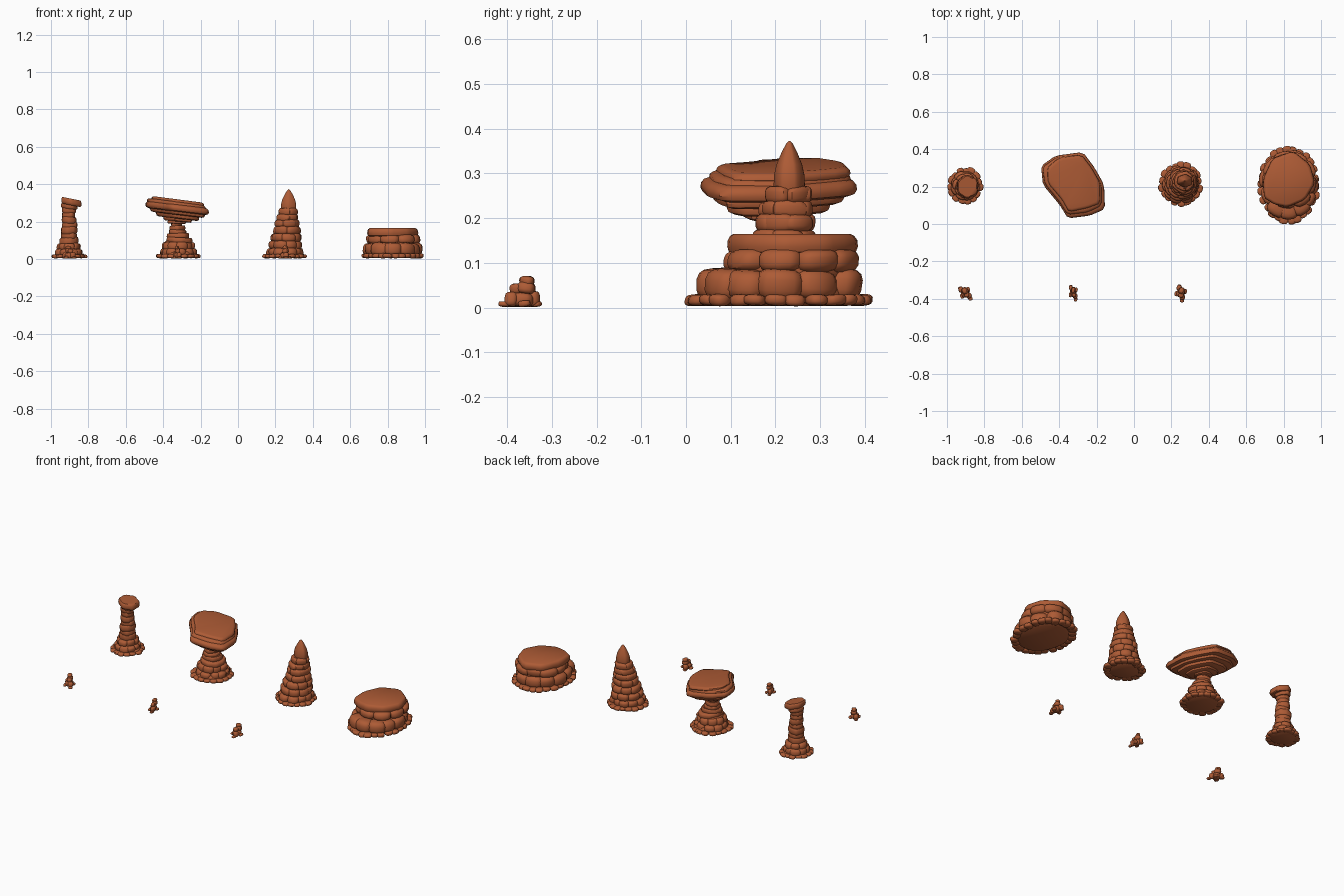
import bpy, bmesh, math, random
from mathutils import Vector, Matrix

if "Cube" in bpy.data.objects:
    bpy.data.objects.remove(bpy.data.objects["Cube"])

random.seed(7)
R = random.uniform
mat = bpy.data.materials.new("red sandstone")
mat.diffuse_color = (0.42, 0.105, 0.036, 1)
mat.use_nodes = True
mat.node_tree.nodes["Principled BSDF"].inputs["Base Color"].default_value = mat.diffuse_color


def loft(bm, rings):
    # skin closed rings of equal length and cap both ends
    vs = [[bm.verts.new(p) for p in r] for r in rings]
    n = len(vs[0])
    for a, b in zip(vs, vs[1:]):
        for i in range(n):
            j = (i + 1) % n
            bm.faces.new((a[i], a[j], b[j], b[i]))
    bm.faces.new(vs[0][::-1])
    bm.faces.new(vs[-1])


def spow(v, e):
    return math.copysign(abs(v) ** e, v)


def stone(bm, c, size, ang=0.0, tilt=0.06):
    # rounded boulder: squarish ellipsoid, size = half extents
    rot = Matrix.Rotation(ang, 3, 'Z') @ Matrix.Rotation(R(-tilt, tilt), 3, 'X') @ Matrix.Rotation(R(-tilt, tilt), 3, 'Y')
    rings, n = [], 12
    skew = R(-0.12, 0.12)
    for la in (-84, -62, -38, -13, 13, 38, 62, 84):
        a = math.radians(la)
        k, z = math.cos(a) ** 0.55, spow(math.sin(a), 0.75)
        ring = []
        for i in range(n):
            t = math.tau * i / n
            p = Vector((size[0] * k * spow(math.cos(t), 0.75) * (1 + skew * z),
                        size[1] * k * spow(math.sin(t), 0.75), size[2] * z))
            ring.append(rot @ p + Vector(c))
        rings.append(ring)
    loft(bm, rings)


def ring_of_stones(bm, c, rx, ry, z0, z1, n, depth, jit=0.06):
    # stones set side by side, outer faces on an ellipse
    ph = R(0, 6)
    for i in range(n):
        t = ph + math.tau * (i + R(-0.15, 0.15)) / n
        k = R(1 - jit, 1 + jit)
        x, y = (rx * k - depth / 2) * math.cos(t), (ry * k - depth / 2) * math.sin(t)
        w = math.pi * (rx + ry) / 2 / n * R(0.95, 1.2)
        h = (z1 - z0) / 2
        stone(bm, (c[0] + x, c[1] + y, (z0 + z1) / 2), (depth / 2 * R(0.9, 1.1), w, h * R(0.92, 1.05)), t)


def rough(cx, cy, rx, ry, n=9, j=0.1):
    # irregular outline
    ph = R(0, 6)
    return [(cx + rx * R(1 - j, 1 + j) * math.cos(ph + math.tau * i / n),
             cy + ry * R(1 - j, 1 + j) * math.sin(ph + math.tau * i / n)) for i in range(n)]


def slab(bm, pts, z0, z1, prof=((.88, 0), (.97, .14), (1, .4), (.99, .7), (.95, .9), (.89, 1)), tx=0.0, ty=0.0):
    # bevelled slab over an outline; tx and ty are slopes along x and y
    pts = [tuple(Vector(a).lerp(Vector(b), f)) for a, b in zip(pts, pts[1:] + pts[:1]) for f in (0.14, 0.5, 0.86)]
    cx = sum(p[0] for p in pts) / len(pts)
    cy = sum(p[1] for p in pts) / len(pts)
    loft(bm, [[(cx + (x - cx) * s, cy + (y - cy) * s, z0 + (z1 - z0) * h + tx * (x - cx) * s + ty * (y - cy) * s)
               for x, y in pts] for s, h in prof])


def scaled(pts, s, dx=0.0, dy=0.0):
    cx = sum(p[0] for p in pts) / len(pts)
    cy = sum(p[1] for p in pts) / len(pts)
    return [(cx + (x - cx) * s * R(.96, 1.04) + dx, cy + (y - cy) * s * R(.96, 1.04) + dy) for x, y in pts]


def finish(name, bm):
    bmesh.ops.recalc_face_normals(bm, faces=bm.faces)
    me = bpy.data.meshes.new(name)
    bm.to_mesh(me)
    bm.free()
    me.materials.append(mat)
    ob = bpy.data.objects.new(name, me)
    bpy.context.collection.objects.link(ob)
    bpy.ops.object.select_all(action='DESELECT')
    ob.select_set(True)
    bpy.context.view_layer.objects.active = ob
    bpy.ops.object.shade_smooth_by_angle(angle=math.radians(40))


# thin hoodoo: pebble skirt, column and tilted cap
bm = bmesh.new()
c = (-0.903, 0.205)
slab(bm, rough(*c, .08, .08), .004, .03)
ring_of_stones(bm, c, .095, .10, .004, .024, 15, .04)
ring_of_stones(bm, c, .075, .078, .012, .055, 9, .05)
ring_of_stones(bm, c, .062, .064, .045, .085, 7, .05)
for z0, z1, r, dx in ((.03, .08, .055, 0), (.075, .115, .051, 0), (.108, .14, .046, .002), (.134, .172, .048, 0),
                      (.165, .195, .042, .002), (.19, .225, .044, 0), (.22, .25, .037, 0), (.245, .28, .04, -.002)):
    slab(bm, rough(c[0] + dx, c[1], r, r, 8), z0, z1, tx=R(-.08, .08))
finish("hoodoo_column", bm)
bm = bmesh.new()
slab(bm, rough(-.9, .205, .045, .05, 7), .268, .295, tx=-.12)
slab(bm, rough(-.893, .2, .062, .068, 6, .08), .287, .322, tx=-.2)
finish("hoodoo_cap", bm)

# mushroom rock: stacked pedestal with narrow neck
bm = bmesh.new()
c = (-0.318, 0.205)
slab(bm, rough(*c, .1, .1), .004, .04)
ring_of_stones(bm, c, .122, .122, .004, .026, 18, .045)
ring_of_stones(bm, c, .1, .1, .015, .058, 11, .06)
ring_of_stones(bm, c, .086, .086, .045, .092, 9, .06)
for z0, z1, r, dx in ((.04, .095, .075, 0), (.085, .115, .074, .005), (.108, .138, .06, 0), (.132, .156, .05, -.004),
                      (.152, .178, .043, -.008), (.17, .2, .03, -.012), (.188, .205, .05, -.012)):
    slab(bm, rough(c[0] + dx, c[1], r, r, 9), z0, z1, tx=R(-.06, .06))
finish("mushroom_rock_pedestal", bm)

# mushroom rock cap: overlapping tilted plates
bm = bmesh.new()
cap = [(-.497, .31), (-.487, .21), (-.396, .10), (-.353, .03), (-.235, .045), (-.155, .08),
       (-.16, .21), (-.21, .30), (-.273, .385), (-.42, .365)]
slab(bm, scaled(cap, .45), .2, .228, tx=-.1)
slab(bm, scaled(cap, .68), .215, .25, tx=-.12)
slab(bm, scaled(cap, .86), .235, .268, tx=-.12)
slab(bm, cap, .252, .29, tx=-.12)
slab(bm, scaled(cap, .92, -.005, .005), .275, .305, tx=-.13)
slab(bm, scaled(cap, .84, 0, .01), .292, .318, tx=-.13)
finish("mushroom_rock_cap", bm)

# spire: tapering courses of boulders with a pointed tip
bm = bmesh.new()
c = (0.25, 0.212)
slab(bm, rough(*c, .09, .09), .004, .04)
ring_of_stones(bm, c, .115, .118, .004, .026, 18, .045)
for z0, z1, r, n in ((.012, .06, .1, 10), (.05, .098, .092, 8), (.09, .137, .082, 7),
                     (.13, .175, .073, 6), (.168, .21, .066, 6), (.2, .24, .058, 5), (.232, .272, .05, 5)):
    p = (c[0] + .018 * z0 / .23, c[1] + .016 * z0 / .23)
    slab(bm, rough(*p, r * .85, r * .85, 8), z0, z1)
    ring_of_stones(bm, p, r, r, z0, z1, n, r * .75, .04)
slab(bm, rough(.272, .231, .045, .036, 6, .08), .255, .373,
     ((.9, 0), (1, .12), (.97, .35), (.82, .55), (.5, .78), (.2, .95), (.05, 1)))
finish("spire", bm)

# mesa: boulder courses under a flat top plate
bm = bmesh.new()
c = (0.827, 0.208)
slab(bm, rough(*c, .14, .17, 12, .04), .004, .06)
ring_of_stones(bm, c, .168, .207, .004, .03, 26, .05, .03)
ring_of_stones(bm, c, .158, .185, .015, .088, 11, .09, .04)
c = (0.83, 0.235)
slab(bm, rough(*c, .125, .14, 11, .05), .05, .13)
ring_of_stones(bm, c, .148, .152, .078, .132, 9, .09, .04)
finish("mesa_base", bm)
bm = bmesh.new()
top = [(.69, .24), (.695, .14), (.75, .105), (.82, .09), (.915, .13), (.968, .22),
       (.94, .32), (.85, .39), (.74, .35)]
slab(bm, top, .118, .165)
finish("mesa_top", bm)

# three little rock piles in front
for k, (x, y, a) in enumerate(((-.903, -.368, .3), (-.325, -.366, 0), (.25, -.367, -.3))):
    bm = bmesh.new()
    rot = Matrix.Rotation(a, 2)
    w = (1, .75, 1)[k]
    for dx, dy, z, sx, sy, sz in ((0, 0, .018, .022, .026, .016), (-.015, .022, .02, .014, .015, .017),
                                  (.014, -.02, .019, .015, .015, .016), (.002, .01, .044, .017, .02, .013),
                                  (.005, -.012, .042, .014, .014, .012), (0, .012, .06, .013, .016, .0105),
                                  (.018, -.036, .008, .012, .013, .006), (-.017, .03, .008, .012, .01, .006),
                                  (-.02, -.012, .009, .011, .014, .007), (.02, .012, .009, .011, .014, .007)):
        d = rot @ Vector((dx * w, dy))
        stone(bm, (x + d.x, y + d.y, z), (sx * w, sy, sz), a + R(-.3, .3), .15)
    finish("small_rock_pile_%d" % (k + 1), bm)
